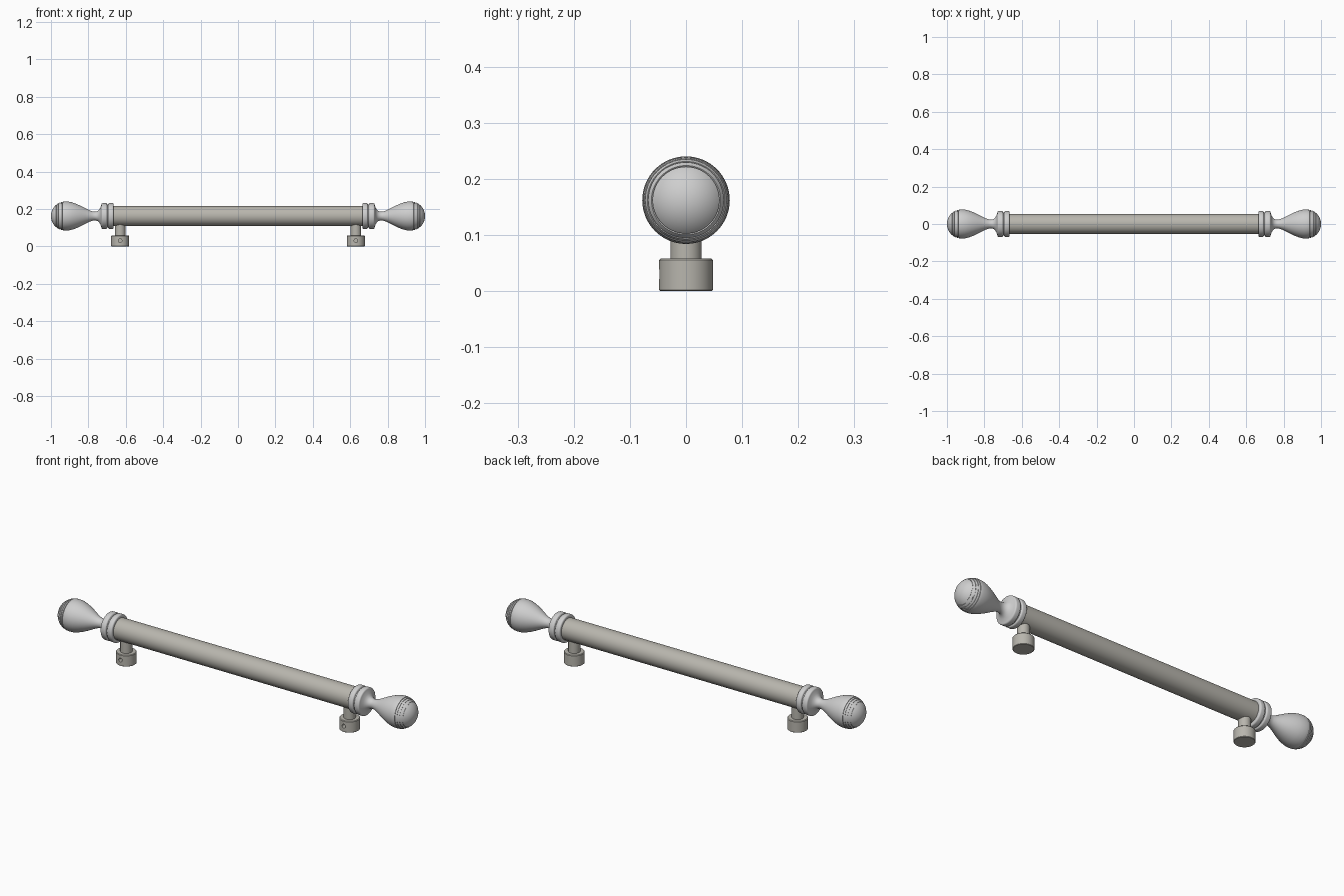
import bpy, bmesh, math
from mathutils import Matrix

cube = bpy.data.objects.get("Cube")
if cube:
    bpy.data.objects.remove(cube, do_unlink=True)

AXIS_Z = 0.162
POST_X = 0.63


def material(name, rgb):
    m = bpy.data.materials.new(name)
    m.use_nodes = True
    m.diffuse_color = (*rgb, 1)
    m.node_tree.nodes["Principled BSDF"].inputs["Base Color"].default_value = (*rgb, 1)
    return m


warm = material("warm grey metal", (0.48, 0.465, 0.42))
pale = material("pale grey metal", (0.62, 0.62, 0.62))


def lathe(name, profile, mat, matrix, steps=64):
    """Revolve (radius, height) points about z, then place the mesh."""
    bm = bmesh.new()
    verts = [bm.verts.new((r, 0, h)) for r, h in profile]
    edges = [bm.edges.new(pair) for pair in zip(verts, verts[1:])]
    bmesh.ops.spin(bm, geom=verts + edges, cent=(0, 0, 0), axis=(0, 0, 1),
                   angle=math.tau, steps=steps, use_duplicate=False)
    bmesh.ops.remove_doubles(bm, verts=bm.verts, dist=1e-5)
    bm.transform(matrix)
    bmesh.ops.recalc_face_normals(bm, faces=bm.faces)
    me = bpy.data.meshes.new(name)
    bm.to_mesh(me)
    bm.free()
    me.materials.append(mat)
    ob = bpy.data.objects.new(name, me)
    bpy.context.collection.objects.link(ob)
    return ob


def smooth(ob):
    bpy.ops.object.select_all(action="DESELECT")
    ob.select_set(True)
    bpy.context.view_layer.objects.active = ob
    bpy.ops.object.shade_smooth_by_angle(angle=math.radians(35))


def ring(start, end, radius, bevel=0.007):
    """Rounded band of a turned profile."""
    arc = [i * math.pi / 8 for i in range(5)]
    a = [(radius - bevel + bevel * math.sin(t), start + bevel - bevel * math.cos(t)) for t in arc]
    b = [(radius - bevel + bevel * math.cos(t), end - bevel + bevel * math.sin(t)) for t in arc]
    return a + b


# Finial profile: collar rings, flare, thin neck, then a swelling bulb
collar = [(0, 0.665), (0.058, 0.665)] + ring(0.665, 0.694, 0.069)
collar += [(0.061, 0.695), (0.061, 0.699)] + ring(0.7, 0.73, 0.069)
neck = [(0.056, 0.732), (0.044, 0.736), (0.033, 0.743), (0.026, 0.752), (0.023, 0.765),
        (0.025, 0.778), (0.031, 0.795), (0.041, 0.815), (0.053, 0.838),
        (0.064, 0.862), (0.072, 0.884), (0.077, 0.905)]

# Rounded tip with narrow turned grooves
R, CENTRE = 0.078, 0.922
grooves = [12, 20, 29, 39]
cap = []
for deg in range(0, 91, 3):
    if min(abs(deg - g) for g in grooves) > 1.5:
        cap.append((deg, R))
for g in grooves:
    cap += [(g - 1.2, R), (g - 1, R - 0.003), (g + 1, R - 0.003), (g + 1.2, R)]
cap.sort()
tip = [(max(r * math.cos(math.radians(d)), 0), CENTRE + r * math.sin(math.radians(d)))
       for d, r in cap]

# Main bar
to_x = Matrix.Translation((0, 0, AXIS_Z)) @ Matrix.Rotation(math.pi / 2, 4, "Y")
smooth(lathe("bar", [(0, -0.67), (0.054, -0.67), (0.054, 0.67), (0, 0.67)], warm, to_x))

for side, label in ((1, "left"), (-1, "right")):
    # Finial at the end of the bar
    turn = Matrix.Translation((0, 0, AXIS_Z)) @ Matrix.Rotation(side * math.pi / 2, 4, "Y")
    smooth(lathe(label + "_finial", collar + neck + tip, pale, turn))

    # Post and foot
    place = Matrix.Translation((side * POST_X, 0, 0))
    smooth(lathe(label + "_post", [(0, 0.05), (0.028, 0.05), (0.028, 0.135), (0, 0.135)],
                 warm, place))
    foot = lathe(label + "_foot", [(0, 0), (0.046, 0), (0.048, 0.002), (0.048, 0.055),
                                   (0.045, 0.058), (0, 0.058)], warm, place)

    # Set screw hole in the front of the foot
    aim = Matrix.Translation((side * POST_X, -0.045, 0.03)) @ Matrix.Rotation(math.pi / 2, 4, "X")
    cutter = lathe(label + "_hole_cutter", [(0, -0.02), (0.01, -0.02), (0.01, 0.02), (0, 0.02)],
                   warm, aim, 24)
    cutter.hide_render = True
    cut = foot.modifiers.new("screw hole", "BOOLEAN")
    cut.object = cutter
    cut.solver = "EXACT"
    bpy.context.view_layer.objects.active = foot
    bpy.ops.object.modifier_apply(modifier=cut.name)
    bpy.data.objects.remove(cutter, do_unlink=True)
    smooth(foot)
